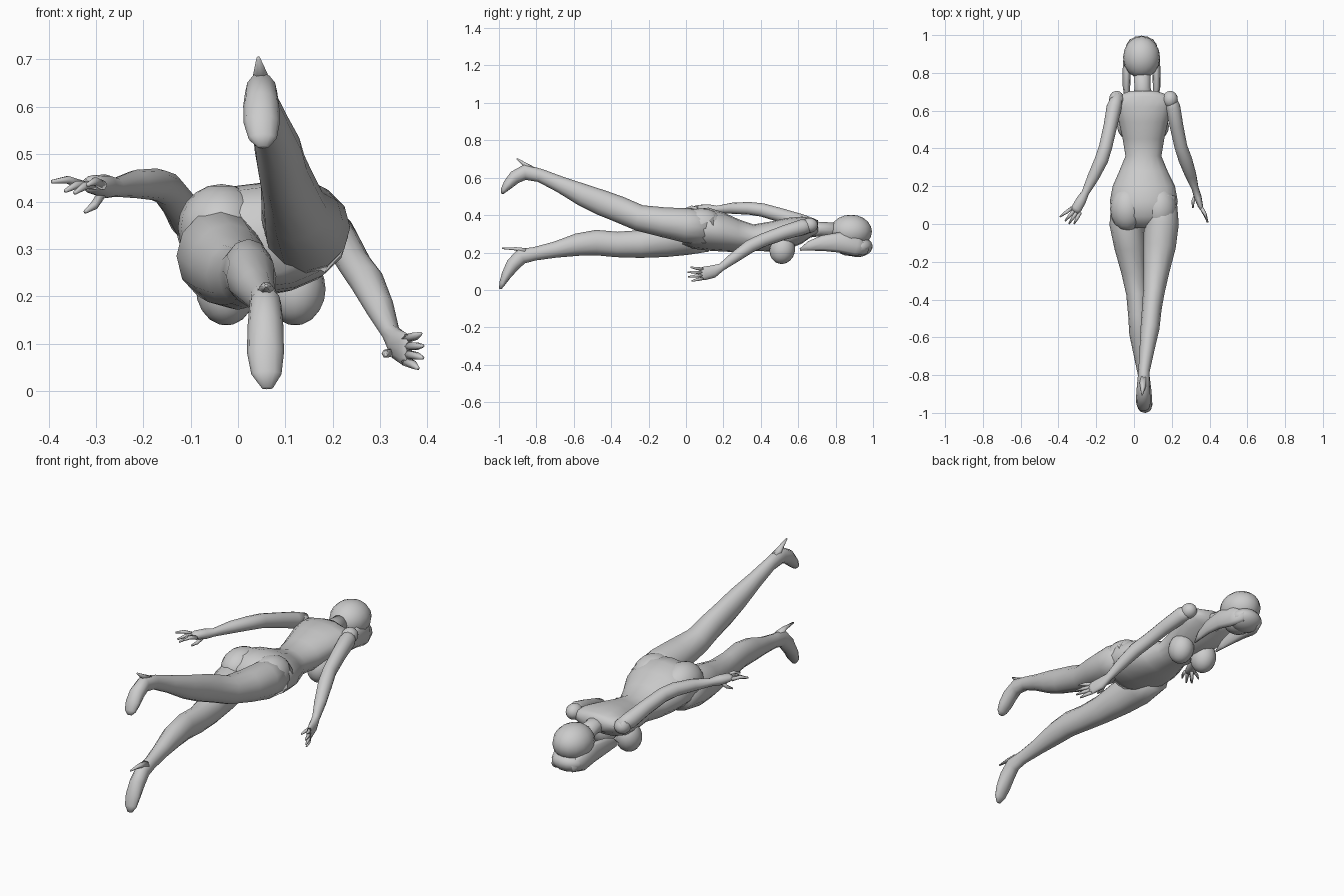
import bpy, bmesh, math
from mathutils import Vector

grey = bpy.data.materials.new("plain grey")
grey.diffuse_color = (0.6, 0.6, 0.6, 1)


def finish(name, bm, subdiv=0):
    bmesh.ops.recalc_face_normals(bm, faces=bm.faces)
    me = bpy.data.meshes.new(name)
    bm.to_mesh(me)
    bm.free()
    me.materials.append(grey)
    ob = bpy.data.objects.new(name, me)
    bpy.context.collection.objects.link(ob)
    for p in me.polygons:
        p.use_smooth = True
    if subdiv:
        ob.modifiers.new("smooth", 'SUBSURF').levels = subdiv
    return ob


def loft(name, rings, sides=12, subdiv=0, square=False):
    """Skin elliptical rings (x, y, z, half width, half depth) set along a path."""
    bm = bmesh.new()
    pts = [Vector(r[:3]) for r in rings]
    loops = []
    for i, r in enumerate(rings):
        t = pts[min(i + 1, len(pts) - 1)] - pts[max(i - 1, 0)]
        t = Vector((0, -1, 0)) if square else t.normalized()
        side = t.cross(Vector((0, 0, 1))).normalized()
        up = side.cross(t)
        loops.append([bm.verts.new(pts[i] + side * r[3] * math.cos(a) + up * r[4] * math.sin(a))
                      for a in (2 * math.pi * k / sides for k in range(sides))])
    for a, b in zip(loops, loops[1:]):
        for k in range(sides):
            bm.faces.new((a[k], a[(k + 1) % sides], b[(k + 1) % sides], b[k]))
    bm.faces.new(loops[0])
    bm.faces.new(loops[-1])
    return finish(name, bm, subdiv)


def ball(name, centre, radii, tilt=0):
    bm = bmesh.new()
    bmesh.ops.create_uvsphere(bm, u_segments=16, v_segments=10, radius=1)
    ob = finish(name, bm)
    ob.location, ob.scale, ob.rotation_euler = centre, radii, (tilt, 0, 0)
    return ob


# torso from hips to shoulders
loft("torso", [
    (0.05, -0.02, 0.315, 0.10, 0.07), (0.052, 0.04, 0.325, 0.165, 0.105),
    (0.052, 0.12, 0.325, 0.180, 0.115), (0.052, 0.20, 0.31, 0.165, 0.105),
    (0.05, 0.28, 0.29, 0.128, 0.088), (0.05, 0.36, 0.28, 0.095, 0.070),
    (0.05, 0.45, 0.285, 0.110, 0.080), (0.05, 0.54, 0.30, 0.130, 0.085),
    (0.05, 0.62, 0.32, 0.150, 0.072), (0.05, 0.675, 0.335, 0.145, 0.048),
    (0.05, 0.705, 0.338, 0.07, 0.035)], 16, square=True)

# buttocks and chest
for name, s in (("left", -1), ("right", 1)):
    ball(name + "_buttock", (0.05 + s * 0.085, 0.08, 0.345), (0.092, 0.12, 0.092))
    ball(name + "_breast", (0.048 + s * 0.073, 0.515, 0.215), (0.064, 0.068, 0.077), -0.25)
    ball(name + "_shoulder", (0.05 + s * 0.142, 0.66, 0.345), (0.04, 0.045, 0.04))

# lowered left leg with its foot
loft("left_leg", [
    (-0.035, 0.12, 0.29, 0.085, 0.085), (-0.04, 0.0, 0.285, 0.090, 0.098),
    (-0.02, -0.12, 0.265, 0.084, 0.090), (0.0, -0.25, 0.245, 0.068, 0.074),
    (0.015, -0.37, 0.243, 0.056, 0.068), (0.022, -0.48, 0.253, 0.053, 0.068),
    (0.028, -0.58, 0.242, 0.053, 0.060), (0.04, -0.70, 0.215, 0.040, 0.043),
    (0.053, -0.81, 0.193, 0.030, 0.036), (0.058, -0.88, 0.180, 0.034, 0.042),
    (0.058, -0.925, 0.135, 0.038, 0.038), (0.058, -0.96, 0.08, 0.039, 0.027),
    (0.06, -0.982, 0.035, 0.032, 0.017), (0.062, -0.993, 0.006, 0.012, 0.007)])
loft("left_heel", [(0.06, -0.86, 0.205, 0.024, 0.022), (0.06, -0.91, 0.220, 0.014, 0.010),
                   (0.06, -0.985, 0.222, 0.004, 0.004)], 6)

# raised right leg with its foot
loft("right_leg", [
    (0.14, 0.14, 0.325, 0.085, 0.09), (0.145, 0.0, 0.345, 0.092, 0.092),
    (0.135, -0.12, 0.362, 0.086, 0.080), (0.118, -0.25, 0.385, 0.069, 0.070),
    (0.105, -0.36, 0.432, 0.057, 0.070), (0.094, -0.45, 0.466, 0.052, 0.068),
    (0.085, -0.55, 0.507, 0.050, 0.060), (0.068, -0.67, 0.563, 0.039, 0.044),
    (0.053, -0.78, 0.612, 0.030, 0.036), (0.049, -0.86, 0.630, 0.034, 0.042),
    (0.049, -0.915, 0.602, 0.038, 0.036), (0.05, -0.95, 0.565, 0.038, 0.028),
    (0.052, -0.975, 0.533, 0.030, 0.017), (0.053, -0.984, 0.515, 0.012, 0.007)])
loft("right_heel", [(0.05, -0.82, 0.64, 0.024, 0.022), (0.047, -0.865, 0.673, 0.014, 0.012),
                    (0.043, -0.905, 0.703, 0.004, 0.004)], 6)

# arms down to the palms
loft("right_arm", [
    (0.185, 0.685, 0.345, 0.028, 0.03), (0.205, 0.62, 0.335, 0.040, 0.042),
    (0.225, 0.52, 0.305, 0.036, 0.038), (0.248, 0.41, 0.265, 0.034, 0.036),
    (0.272, 0.34, 0.232, 0.036, 0.036), (0.300, 0.26, 0.175, 0.030, 0.030),
    (0.323, 0.19, 0.122, 0.019, 0.021), (0.337, 0.145, 0.098, 0.020, 0.034),
    (0.352, 0.095, 0.088, 0.014, 0.036), (0.360, 0.075, 0.086, 0.008, 0.030)])
loft("left_arm", [
    (-0.085, 0.685, 0.350, 0.028, 0.03), (-0.105, 0.62, 0.362, 0.040, 0.042),
    (-0.125, 0.52, 0.395, 0.036, 0.038), (-0.150, 0.41, 0.427, 0.035, 0.036),
    (-0.172, 0.34, 0.436, 0.036, 0.034), (-0.215, 0.25, 0.437, 0.031, 0.030),
    (-0.258, 0.165, 0.430, 0.020, 0.020), (-0.280, 0.125, 0.432, 0.027, 0.025),
    (-0.305, 0.08, 0.436, 0.028, 0.020), (-0.315, 0.065, 0.436, 0.022, 0.012)])


# fingers and thumbs
def finger(name, root, tip, bend):
    a, b = Vector(root), Vector(tip)
    m = (a + b) / 2 + Vector(bend)
    loft(name, [(*a, 0.010, 0.010), (*m, 0.009, 0.009), (*b, 0.004, 0.004)], 6)


for i in range(4):
    finger("right_finger", (0.354, 0.09, 0.062 + 0.016 * i),
           ((0.380, 0.030, 0.048), (0.390, 0.012, 0.070), (0.390, 0.008, 0.095),
            (0.386, 0.025, 0.121))[i], (0.004, 0, 0))
    finger("left_finger", (-0.327 + 0.014 * i, 0.085 - 0.008 * i, 0.434),
           ((-0.393, 0.038, 0.442), (-0.365, 0.015, 0.422), (-0.345, 0.0, 0.418),
            (-0.318, 0.0, 0.435))[i], (0, 0, 0.008))
finger("right_thumb", (0.328, 0.155, 0.082), (0.312, 0.085, 0.075), (-0.008, 0, 0))
finger("left_thumb", (-0.285, 0.115, 0.42), (-0.323, 0.07, 0.378), (0, 0, -0.008))

# neck and head
loft("neck", [(0.048, 0.66, 0.325, 0.060, 0.045), (0.045, 0.72, 0.325, 0.042, 0.038),
              (0.042, 0.82, 0.315, 0.045, 0.045)])
ball("skull_hair", (0.04, 0.882, 0.312), (0.098, 0.112, 0.090))
ball("face", (0.04, 0.875, 0.25), (0.078, 0.085, 0.068))
ball("fringe", (0.04, 0.925, 0.228), (0.086, 0.073, 0.052), 0.15)

# long side locks sweeping back beside the face
for name, s in (("left_lock", -1), ("right_lock", 1)):
    loft(name, [
        (0.04 + s * 0.045, 0.97, 0.215, 0.020, 0.025), (0.04 + s * 0.068, 0.91, 0.235, 0.026, 0.055),
        (0.04 + s * 0.078, 0.82, 0.255, 0.022, 0.055), (0.04 + s * 0.08, 0.73, 0.25, 0.020, 0.042),
        (0.04 + s * 0.075, 0.66, 0.235, 0.014, 0.026), (0.04 + s * 0.07, 0.61, 0.215, 0.004, 0.006)], 8)
